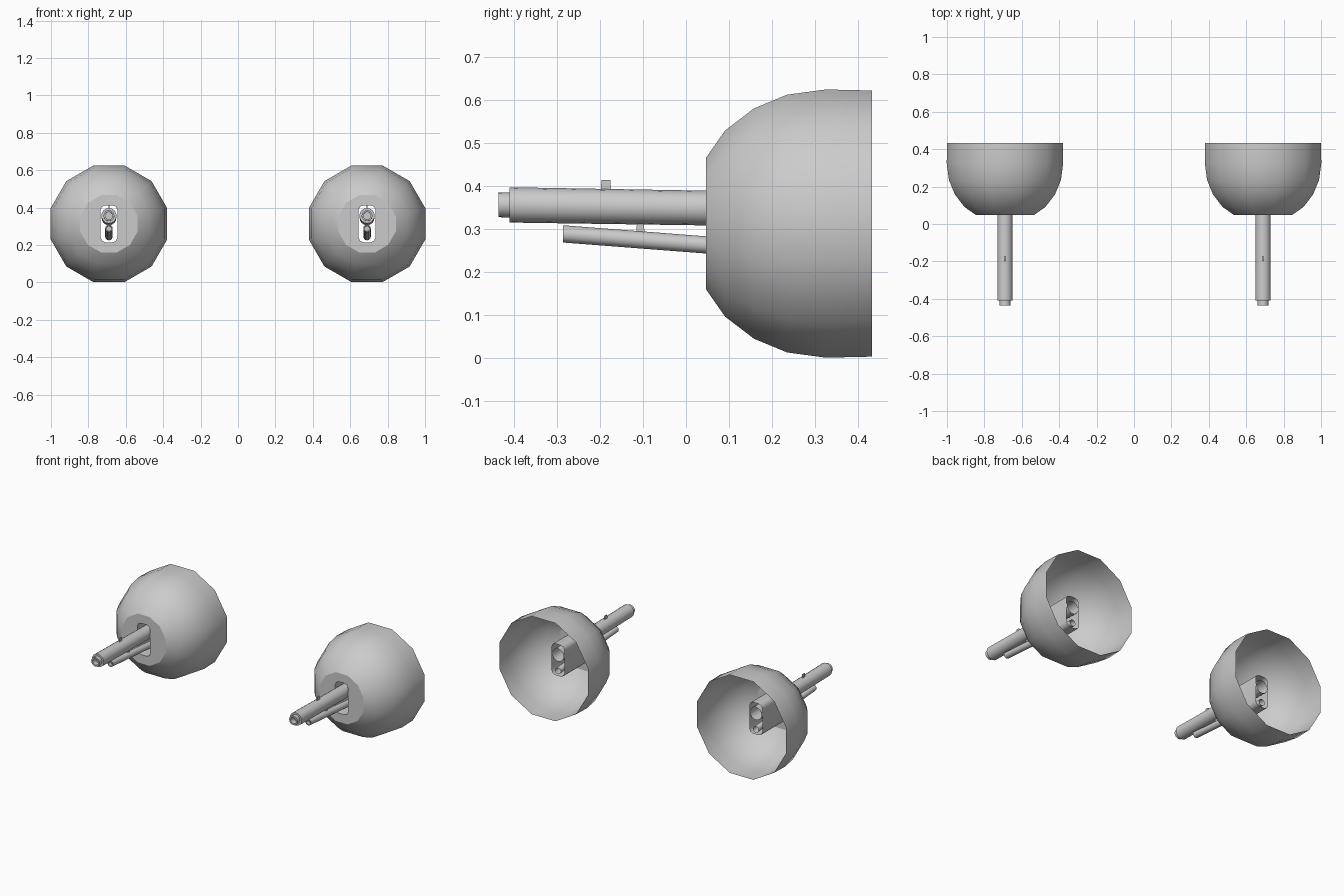
import bpy, bmesh, math
from mathutils import Vector

if "Cube" in bpy.data.objects:
    bpy.data.objects.remove(bpy.data.objects["Cube"])

CX, CZ = 0.69, 0.313      # centre of each pod
BACK = 0.29               # rear end of the slot housing

grey = bpy.data.materials.new("light_grey")
grey.diffuse_color = (0.6, 0.6, 0.6, 1)
grey.use_nodes = True
grey.node_tree.nodes["Principled BSDF"].inputs["Base Color"].default_value = grey.diffuse_color


def circle(y, r, n, z=0.0, phase=0.0):
    """Ring of n points around the y axis."""
    step = 2 * math.pi / n
    return [Vector((r * math.cos((i + phase) * step), y,
                    z + r * math.sin((i + phase) * step))) for i in range(n)]


def slot(y, w=0.045, h=0.099, c=0.026):
    """Rounded slot outline with three points on each corner."""
    pts = []
    for q, (sx, sz) in enumerate([(1, 1), (-1, 1), (-1, -1), (1, -1)]):
        for k in range(3):
            a = math.radians(90 * q + 45 * k)
            pts.append(Vector((sx * (w - c) + c * math.cos(a), y,
                               sz * (h - c) + c * math.sin(a))))
    return pts


def loft(name, cx, rings, angle=40, cap_end=False):
    """Skin a list of equal rings into one shell."""
    bm = bmesh.new()
    loops = [[bm.verts.new(p + Vector((cx, 0, CZ))) for p in r] for r in rings]
    n = len(rings[0])
    for a, b in zip(loops, loops[1:]):
        for i in range(n):
            j = (i + 1) % n
            bm.faces.new((a[i], a[j], b[j], b[i]))
    if cap_end:
        bm.faces.new(loops[-1])
    return finish(name, bm, angle)


def finish(name, bm, angle):
    me = bpy.data.meshes.new(name)
    bm.to_mesh(me)
    bm.free()
    me.materials.append(grey)
    ob = bpy.data.objects.new(name, me)
    bpy.context.collection.objects.link(ob)
    bpy.ops.object.select_all(action='DESELECT')
    ob.select_set(True)
    bpy.context.view_layer.objects.active = ob
    bpy.ops.object.shade_smooth_by_angle(angle=math.radians(angle))
    return ob


def sight(name, cx, y, z, sy, sz):
    """Thin upright blade."""
    bm = bmesh.new()
    bmesh.ops.create_cube(bm, size=1)
    for v in bm.verts:
        taper = 0.8 if v.co.z > 0 else 1.0
        v.co = Vector((cx + v.co.x * 0.006, y + v.co.y * sy * taper,
                       z + v.co.z * sz))
    finish(name, bm, 30)


DOME = [(0.432, 0.320), (0.325, 0.3225), (0.235, 0.310),
        (0.158, 0.277), (0.091, 0.224), (0.047, 0.159)]
# main barrel outline from the rear opening to the recessed bore
MAIN = [(BACK, 0.040), (-0.410, 0.041), (-0.410, 0.029),
        (-0.435, 0.029), (-0.435, 0.020), (-0.400, 0.020)]
# lower barrel outline, rising towards the front
LOWER = [(BACK, 0.020), (-0.286, 0.020), (-0.286, 0.014), (-0.26, 0.014)]

for side, cx in (("left", -CX), ("right", CX)):
    # open half-dome shell with a flat slotted front
    loft("dome_" + side, cx, [circle(y, r, 12, phase=0.5) for y, r in DOME])
    loft("front_plate_" + side, cx,
         [circle(0.047, 0.159, 12, phase=0.5), slot(0.047)])
    # slot housing running back inside the dome
    loft("slot_housing_" + side, cx, [slot(0.047), slot(BACK)], 50)
    # barrels
    loft("main_barrel_" + side, cx,
         [circle(y, r, 16, z=0.040 - 0.016 * (y + 0.2)) for y, r in MAIN],
         cap_end=True)
    loft("lower_barrel_" + side, cx,
         [circle(y, r, 12, z=-0.024 - 0.077 * (y + 0.286)) for y, r in LOWER],
         cap_end=True)
    # sight blades
    sight("main_sight_" + side, cx, -0.186, 0.401, 0.025, 0.027)
    sight("lower_sight_" + side, cx, -0.106, 0.300, 0.020, 0.030)
